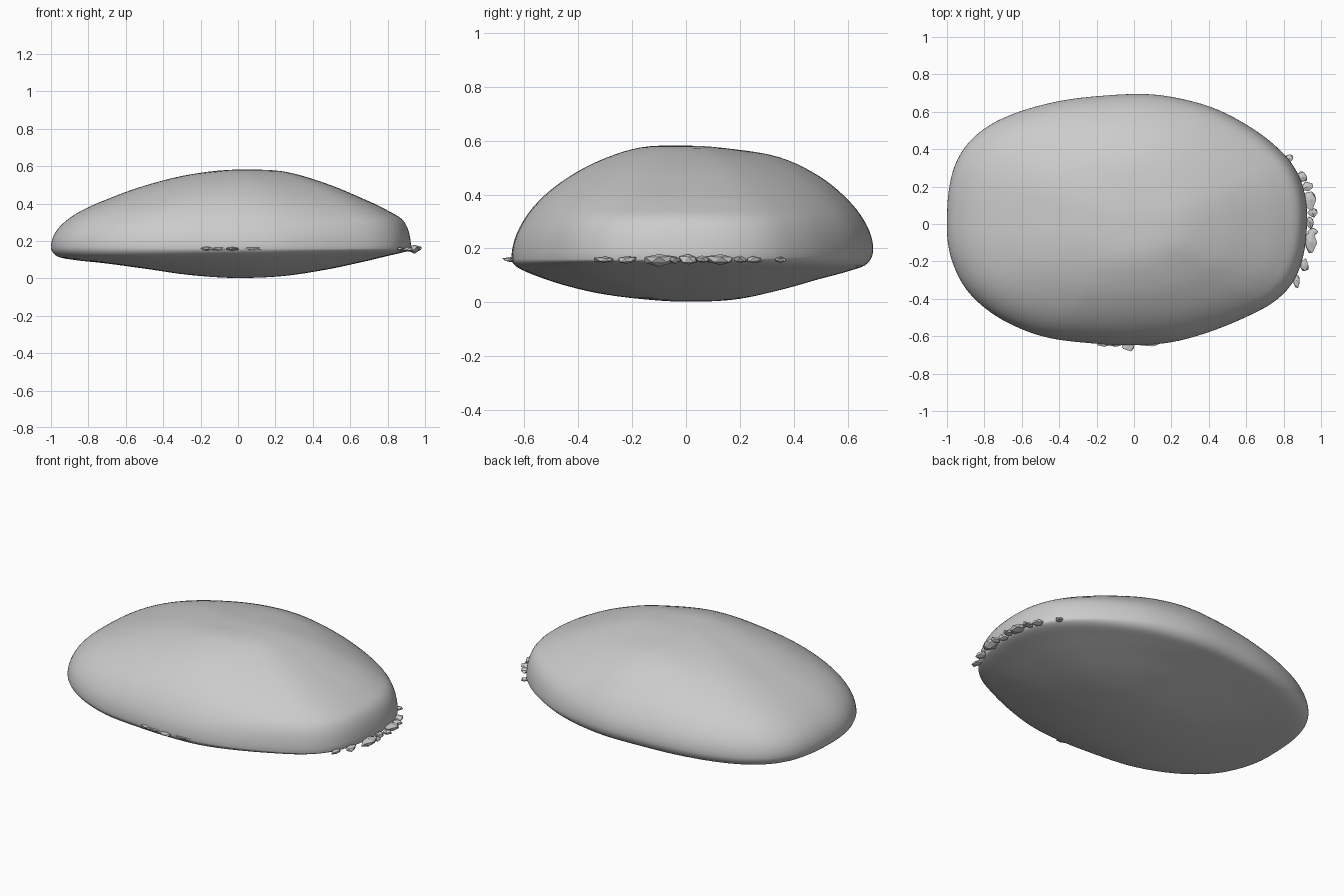
import bpy, bmesh, math, random
from mathutils import Vector

if "Cube" in bpy.data.objects:
    bpy.data.objects.remove(bpy.data.objects["Cube"])

random.seed(4)

# Plan outline, counter-clockwise
OUT = [(.925, 0), (.915, .15), (.87, .28), (.79, .385), (.65, .5), (.45, .61), (.25, .67),
       (.05, .695), (-.2, .683), (-.4, .657), (-.6, .605), (-.76, .535), (-.88, .44),
       (-.955, .32), (-.99, .18), (-1, .03), (-.995, -.1), (-.965, -.22), (-.9, -.345),
       (-.79, -.455), (-.64, -.545), (-.45, -.61), (-.2, -.64), (0, -.648), (.2, -.632),
       (.4, -.578), (.6, -.497), (.75, -.415), (.85, -.31), (.905, -.17)]

# Heights from centre to rim in directions +x, +y, -x, -y
TOP = [(.581, .572, .51, .432, .362, .295, .16),
       (.581, .568, .538, .47, .38, .285, .195),
       (.581, .555, .495, .42, .345, .26, .165),
       (.581, .575, .525, .45, .36, .26, .16)]
LOW = [(.002, .012, .045, .085, .12, .142, .16),
       (.002, .01, .045, .085, .115, .142, .195),
       (.002, .018, .052, .08, .097, .118, .165),
       (.002, .012, .033, .065, .10, .13, .16)]


def catmull(a, b, c, d, t):
    return .5 * (2 * b + (c - a) * t + (2 * a - 5 * b + 4 * c - d) * t * t
                 + (3 * b - a - 3 * c + d) * t ** 3)


def height(row, t):
    n = len(row) - 1
    i = min(int(t * n), n - 1)
    before = row[1] if i == 0 else row[i - 1]
    after = 2 * row[n] - row[n - 1] if i + 2 > n else row[i + 2]
    return catmull(before, row[i], row[i + 1], after, t * n - i)


def blended(table, p, t):
    d = p.normalized()
    wx = d.x ** 2
    return (wx * height(table[0 if d.x > 0 else 2], t)
            + (1 - wx) * height(table[1 if d.y > 0 else 3], t))


def finish(bm, name, smooth):
    bmesh.ops.recalc_face_normals(bm, faces=bm.faces)
    me = bpy.data.meshes.new(name)
    bm.to_mesh(me)
    bm.free()
    ob = bpy.data.objects.new(name, me)
    bpy.context.collection.objects.link(ob)
    if smooth:
        bpy.context.view_layer.objects.active = ob
        ob.select_set(True)
        bpy.ops.object.shade_smooth_by_angle(angle=math.radians(50))
        ob.select_set(False)


# Pebble body: domed top and shallow keel sharing one rim
pts = [Vector(p) for p in OUT]
n = len(pts)
rim = [catmull(pts[i - 1], pts[i], pts[(i + 1) % n], pts[(i + 2) % n], k / 5)
       for i in range(n) for k in range(5)]
STEPS = 30
bm = bmesh.new()


def ring(table, k):
    t = k / STEPS
    s = math.sin(t * math.pi / 2)
    return [bm.verts.new((p.x * s, p.y * s, blended(table, p, t))) for p in rim]


rings = [ring(TOP, k) for k in range(1, STEPS + 1)] + [ring(LOW, k) for k in range(STEPS - 1, 0, -1)]
m = len(rim)
for a, b in zip(rings, rings[1:]):
    for i in range(m):
        j = (i + 1) % m
        bm.faces.new((a[i], a[j], b[j], b[i]))
for loop, z in ((rings[0], TOP[0][0]), (rings[-1], LOW[0][0])):
    c = bm.verts.new((0, 0, z))
    for i in range(m):
        bm.faces.new((loop[i], loop[(i + 1) % m], c))
finish(bm, "pebble_body", True)


# Ragged chips along the rim: centre x, y and half sizes
def chips(name, items):
    bm = bmesh.new()
    for x, y, rx, ry, rz in items:
        vs = bmesh.ops.create_icosphere(bm, subdivisions=1, radius=1)["verts"]
        for v in vs:
            v.co *= random.uniform(.7, 1.1)
            v.co = Vector((x + v.co.x * rx, y + v.co.y * ry, .158 + v.co.z * rz))
    finish(bm, name, False)


chips("right_chips", [(.94, .13, .042, .065, .025), (.955, .06, .03, .03, .015),
                      (.945, -.1, .042, .07, .025), (.955, -.04, .032, .025, .015),
                      (.94, .01, .025, .04, .025), (.90, .25, .035, .035, .016),
                      (.925, .2, .035, .03, .015), (.91, -.22, .03, .04, .018),
                      (.87, -.3, .025, .045, .015), (.83, .35, .022, .03, .012)])
chips("front_chips", [(-.03, -.65, .045, .035, .012), (-.17, -.64, .04, .018, .012),
                      (-.1, -.643, .05, .016, .01), (.08, -.64, .06, .015, .01)])
